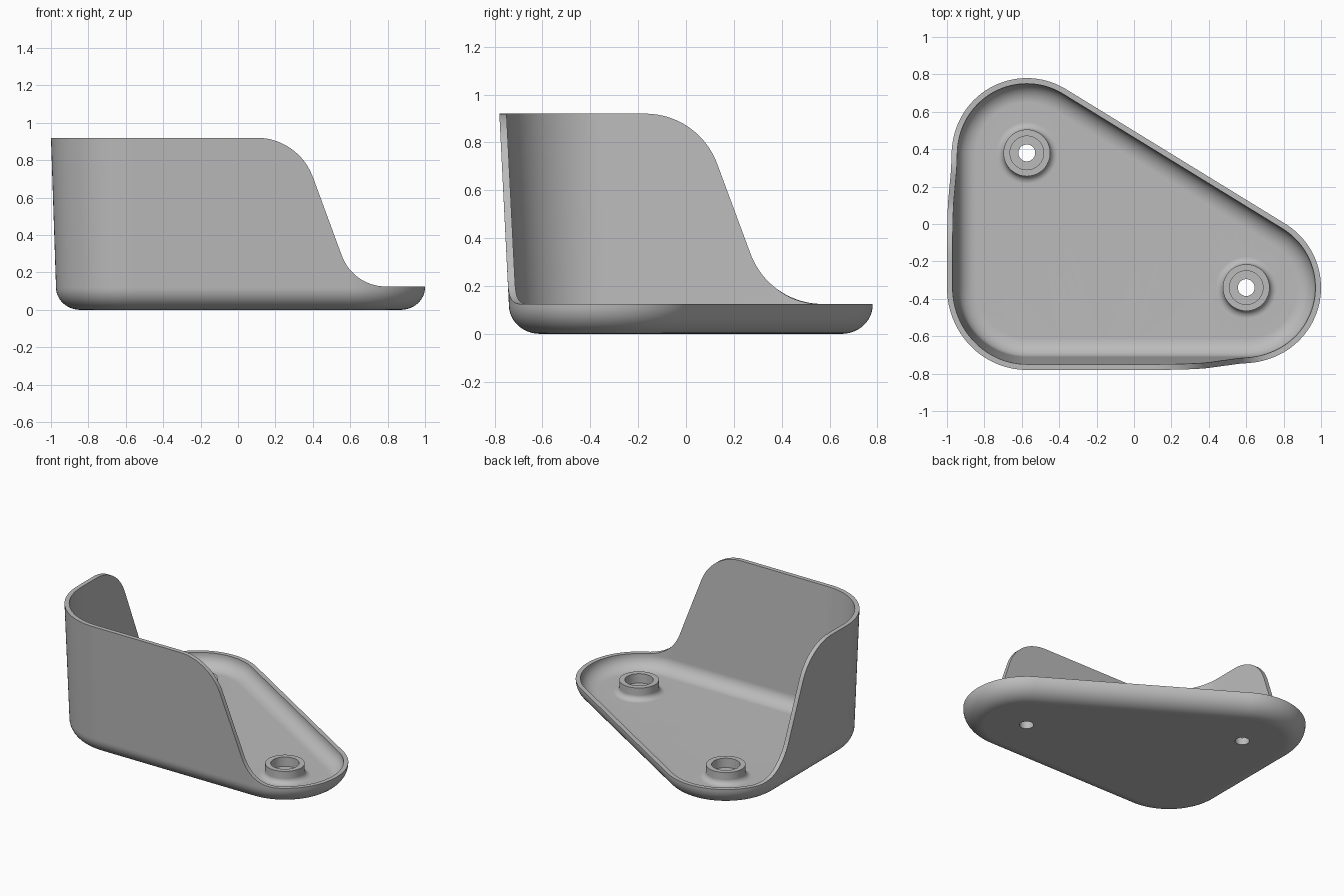
import bpy, bmesh
from math import sin, cos, sqrt, pi, radians, degrees, atan2

cube = bpy.data.objects.get("Cube")
if cube:
    bpy.data.objects.remove(cube, do_unlink=True)

RADIUS, WALL, FLOOR = 0.40, 0.03, 0.03
LOW, HIGH, TURN = 0.125, 0.92, 0.12      # low lip, high wall, top of the bottom rounding
BACK, RIGHT, CORNER = (-0.573, 0.38), (0.6, -0.34), (-0.573, -0.34)
STEPS = 12

bm = bmesh.new()


def sweep_height(u, u0, r1, u1, r2):
    """Height of a wall that curves down from HIGH to LOW."""
    c, s = cos(radians(20.5)), sin(radians(20.5))
    ua, za = u0 + r1 * c, HIGH - r1 + r1 * s
    ub, zb = u1 - r2 * c, LOW + r2 - r2 * s
    if u <= u0:
        return HIGH
    if u < ua:
        return HIGH - r1 + sqrt(r1 * r1 - (u - u0) ** 2)
    if u < ub:
        return za + (zb - za) * (u - ua) / (ub - ua)
    if u < u1:
        return LOW + r2 - sqrt(r2 * r2 - (u1 - u) ** 2)
    return LOW


def arc(centre, start, end, n):
    return [(centre, radians(start + (end - start) * i / n)) for i in range(n + 1)]


def straight(a, b, angle, n):
    return [((a[0] + (b[0] - a[0]) * i / n, a[1] + (b[1] - a[1]) * i / n), radians(angle))
            for i in range(1, n)]


def bridge(a, b):
    for i in range(len(a)):
        j = (i + 1) % len(a)
        bm.faces.new((a[i], a[j], b[j], b[i]))


def fill(loops):
    edges = [bm.edges.get((l[i - 1], l[i])) for l in loops for i in range(len(l))]
    bmesh.ops.triangle_fill(bm, edges=edges, use_beauty=True, normal=(0, 0, 1))


# Rounded triangle outline: each sample is a centre and an outward angle
slant = degrees(atan2(RIGHT[0] - BACK[0], BACK[1] - RIGHT[1]))
outline = (arc(CORNER, 180, 270, 28) + straight(CORNER, RIGHT, 270, 60)
           + arc(RIGHT, 270, 360 + slant, 48) + straight(RIGHT, BACK, slant, 12)
           + arc(BACK, slant, 180, 48) + straight(BACK, CORNER, 180, 48))

# Wall section: outer rounding, drafted wall, rim, inner wall, inner rounding
section = []
for i in range(STEPS + 1):
    a = pi / 2 * i / STEPS
    section.append((0.13 * (1 - sin(a)), TURN * (1 - cos(a))))
section += [(0, None), (WALL, None)]
for i in range(STEPS + 1):
    a = pi / 2 * i / STEPS
    section.append((WALL + 0.1 * (1 - cos(a)), TURN - (TURN - FLOOR) * sin(a)))

rings = []
for inset, level in section:
    ring = []
    for (cx, cy), angle in outline:
        nx, ny = cos(angle), sin(angle)
        z = level
        if z is None:
            z = LOW
            if nx <= 0.001 or ny <= 0.001:
                x, y = cx + RADIUS * nx, cy + RADIUS * ny
                z = min(sweep_height(x, 0.1, 0.32, 0.79, 0.25),
                        sweep_height(y, -0.17, 0.32, 0.57, 0.32))
        draft = max(0, (z - LOW) / (HIGH - LOW))
        r = RADIUS - inset
        ring.append(bm.verts.new((cx + nx * (r + 0.027 * draft),
                                  cy + ny * (r + 0.04 * draft), z)))
    rings.append(ring)
for a, b in zip(rings, rings[1:]):
    bridge(a, b)

# Screw bosses: filleted foot, raised collar, recess and through hole
boss = []
for i in range(7):
    a = pi / 2 * i / 6
    boss.append((0.165 - 0.04 * sin(a), FLOOR + 0.035 * (1 - cos(a))))
boss += [(0.125, 0.115), (0.09, 0.115), (0.09, 0.05), (0.045, 0.05), (0.045, 0)]

feet, holes = [], []
for cx, cy in (BACK, RIGHT):
    turned = [[bm.verts.new((cx + r * cos(2 * pi * k / 48), cy + r * sin(2 * pi * k / 48), z))
               for k in range(48)] for r, z in boss]
    for a, b in zip(turned, turned[1:]):
        bridge(a, b)
    feet.append(turned[0])
    holes.append(turned[-1])

# Inside floor and underside, both pierced by the bosses
fill([rings[-1]] + feet)
fill([rings[0]] + holes)
bmesh.ops.recalc_face_normals(bm, faces=bm.faces[:])

mesh = bpy.data.meshes.new("corner_tray")
bm.to_mesh(mesh)
bm.free()
tray = bpy.data.objects.new("corner_tray", mesh)
bpy.context.collection.objects.link(tray)

# Single grey plastic
grey = bpy.data.materials.new("light_grey")
grey.use_nodes = True
colour = (0.5, 0.5, 0.5, 1)
grey.diffuse_color = colour
grey.node_tree.nodes["Principled BSDF"].inputs["Base Color"].default_value = colour
mesh.materials.append(grey)

# Smooth shading with crisp rims and true flats
bpy.ops.object.select_all(action='DESELECT')
tray.select_set(True)
bpy.context.view_layer.objects.active = tray
bpy.ops.object.shade_smooth_by_angle(angle=radians(30))
flats = tray.modifiers.new("flat_normals", 'WEIGHTED_NORMAL')
flats.keep_sharp = True
